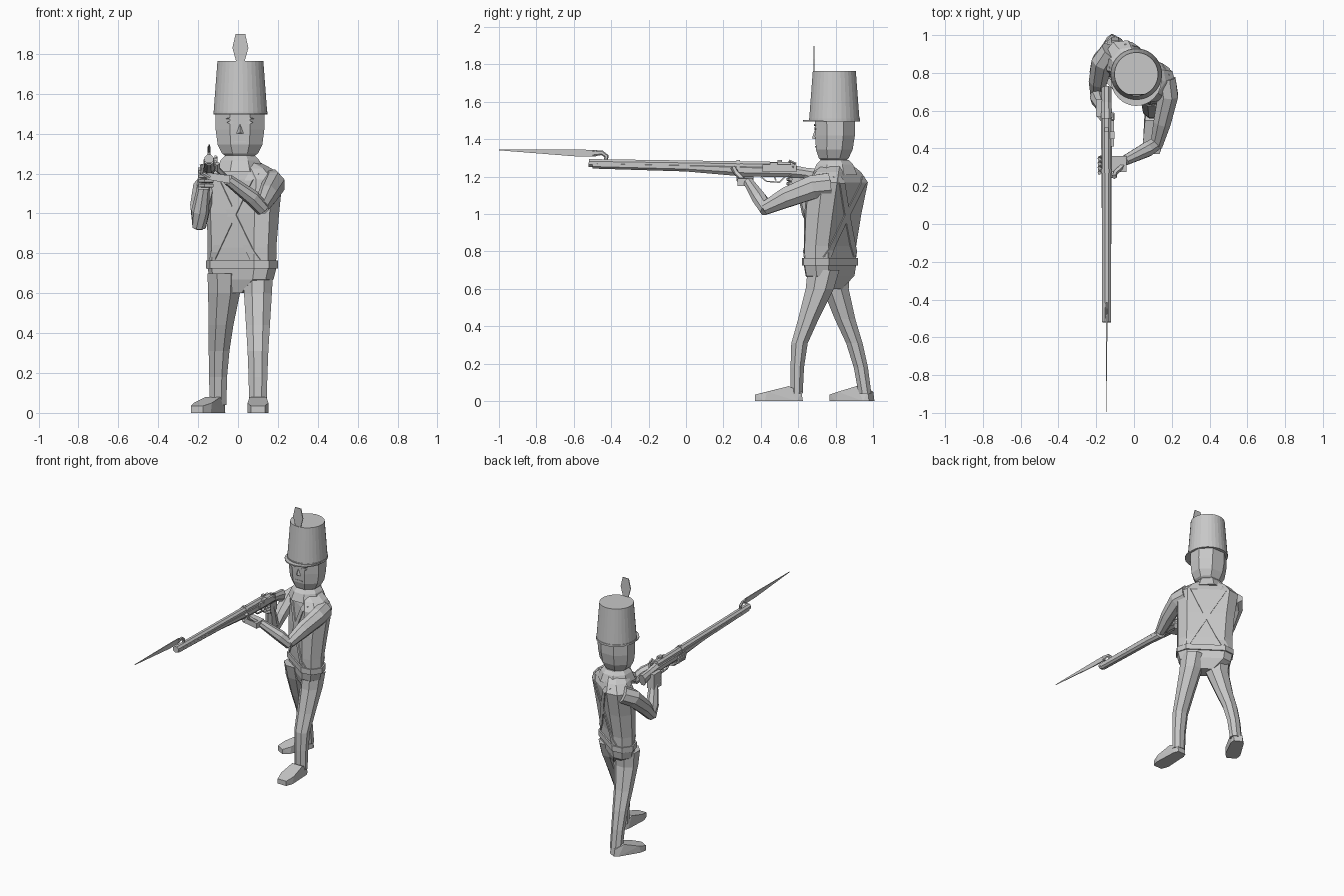
import bpy, bmesh, math
from mathutils import Vector

cube = bpy.data.objects.get("Cube")
if cube:
    bpy.data.objects.remove(cube, do_unlink=True)

grey = bpy.data.materials.new("plain_grey")
grey.use_nodes = True
grey.diffuse_color = (0.58, 0.58, 0.58, 1)
grey.node_tree.nodes["Principled BSDF"].inputs["Base Color"].default_value = grey.diffuse_color


def finish(name, bm):
    bmesh.ops.recalc_face_normals(bm, faces=bm.faces)
    mesh = bpy.data.meshes.new(name)
    bm.to_mesh(mesh)
    bm.free()
    mesh.materials.append(grey)
    obj = bpy.data.objects.new(name, mesh)
    bpy.context.collection.objects.link(obj)
    return obj


def loft(name, rings):
    """Skin a list of equal point rings and cap both ends."""
    bm = bmesh.new()
    rows = [[bm.verts.new(p) for p in ring] for ring in rings]
    n = len(rows[0])
    for a, b in zip(rows, rows[1:]):
        for i in range(n):
            j = (i + 1) % n
            bm.faces.new((a[i], a[j], b[j], b[i]))
    bm.faces.new(rows[0])
    bm.faces.new(rows[-1])
    return finish(name, bm)


def hull(name, points):
    bm = bmesh.new()
    for p in points:
        bm.verts.new(p)
    res = bmesh.ops.convex_hull(bm, input=bm.verts)
    bmesh.ops.delete(bm, geom=[v for v in res["geom_interior"] if isinstance(v, bmesh.types.BMVert)],
                     context="VERTS")
    return finish(name, bm)


def box(name, c, s):
    return hull(name, [(c[0] + i * s[0], c[1] + j * s[1], c[2] + k * s[2])
                       for i in (-1, 1) for j in (-1, 1) for k in (-1, 1)])


def flat_ring(cx, cy, z, rx, ry, n=8):
    """Horizontal ring whose flats reach rx and ry."""
    k = 1 / math.cos(math.pi / n)
    angles = [(i + 0.5) * math.tau / n for i in range(n)]
    return [(cx + rx * k * math.cos(t), cy + ry * k * math.sin(t), z) for t in angles]


def tube(name, path, sizes, n=6):
    """Sweep an n-sided section with (width, height) radii along a path."""
    pts = [Vector(p) for p in path]
    rings = []
    for i, p in enumerate(pts):
        t = (pts[min(i + 1, len(pts) - 1)] - pts[max(i - 1, 0)]).normalized()
        up = Vector((0, 0, 1)) if abs(t.z) < 0.95 else Vector((0, 1, 0))
        side = t.cross(up).normalized()
        up = side.cross(t)
        w, h = sizes[i]
        rings.append([p + side * w * math.cos(a) + up * h * math.sin(a)
                      for a in ((k + 0.5) * math.tau / n for k in range(n))])
    return loft(name, rings)


# Torso, turned so the left shoulder leads: (x, y, z, half width, half depth)
TURN = math.radians(-35)
BODY = [(.02, .77, .76, .185, .078), (.02, .77, .83, .185, .08), (.025, .785, 1.0, .192, .092),
        (.03, .81, 1.17, .205, .098), (.025, .81, 1.225, .15, .08), (.015, .80, 1.26, .085, .07)]


def turned(cx, cy, z, x, y):
    return (cx + x * math.cos(TURN) - y * math.sin(TURN), cy + x * math.sin(TURN) + y * math.cos(TURN), z)


def body_ring(cx, cy, z, a, d):
    quarter = [(a, .45 * d), (.7 * a, d)]
    half = quarter + [(-x, y) for x, y in reversed(quarter)]
    return [turned(cx, cy, z, x, y) for x, y in half + [(-x, -y) for x, y in half]]


loft("jacket", [body_ring(*row) for row in BODY])
loft("waist_belt", [body_ring(.02, .77, z, .192, .088) for z in (.725, .765)])
loft("hips", [body_ring(.02, .77, .73, .186, .08), body_ring(.018, .77, .67, .172, .075),
              body_ring(.01, .77, .6, .06, .05)])
loft("collar", [flat_ring(.01, .795, z, r, r) for z, r in ((1.21, .12), (1.265, .098), (1.29, .075))])


def body_at(z):
    for p, q in zip(BODY, BODY[1:]):
        if z <= q[2]:
            f = (z - p[2]) / (q[2] - p[2])
            return [u + (v - u) * f for u, v in zip(p, q)]
    return BODY[-1]


# Crossed straps following the jacket, front and back
def strap(name, slant, face):
    rings = []
    for i in range(13):
        z = .77 + .43 * i / 12
        cx, cy, _, a, d = body_at(z)
        mid = slant * (.13 - .25 * i / 12)
        ring = []
        for w, off in ((-.024, -.006), (.024, -.006), (.024, .006), (-.024, .006)):
            x = mid + w
            slope = max(0, abs(x) - .7 * a) / (.3 * a) * .55 * d
            ring.append(turned(cx, cy, z, x, face * (d - slope + off)))
        rings.append(ring)
    loft(name, rings)


for face, label in ((-1, "front"), (1, "back")):
    strap(label + "_strap_a", 1, face)
    strap(label + "_strap_b", -1, face)

# Legs: (x, y, z, half width, half depth)
LEGS = {"left": [(.1, .735, .7, .075, .085), (.1, .715, .6, .07, .075), (.1, .655, .44, .06, .055),
                 (.1, .607, .31, .052, .044), (.1, .595, .18, .047, .036), (.1, .592, .04, .044, .032)],
        "right": [(-.07, .79, .7, .083, .085), (-.07, .8, .6, .08, .07), (-.085, .85, .44, .062, .055),
                  (-.095, .9, .31, .052, .044), (-.1, .935, .18, .045, .038), (-.1, .957, .04, .042, .034)]}
for side, rows in LEGS.items():
    loft(side + "_leg", [flat_ring(*row) for row in rows])


def boot(name, heel, toe):
    h, t = Vector(heel), Vector(toe)
    ahead = (t - h).normalized()
    side = ahead.cross(Vector((0, 0, 1)))
    length = (t - h).length
    pts = []
    for f, w, z in ((0, .03, 0), (.03, .03, .05), (.3, .042, .08), (.12, .044, 0),
                    (.75, .052, .05), (.8, .052, 0), (1, .035, 0), (1, .035, .035)):
        pts += [h + ahead * length * f + side * w * s + Vector((0, 0, z)) for s in (-1, 1)]
    hull(name, pts)


boot("left_boot", (.1, .625, 0), (.1, .37, 0))
boot("right_boot", (-.09, .993, 0), (-.205, .785, 0))

# Arms, starting inside the shoulders
tube("left_upper_arm", [(.165, .765, 1.155), (.18, .68, 1.145), (.15, .54, 1.09), (.12, .42, 1.03)],
     [(.06, .07), (.058, .068), (.05, .058), (.035, .037)], 8)
tube("left_forearm", [(.125, .43, 1.02), (.07, .395, 1.08), (-.05, .335, 1.17)],
     [(.036, .036), (.042, .04), (.028, .028)], 8)
tube("right_upper_arm", [(-.12, .915, 1.165), (-.165, .86, 1.13), (-.19, .76, 1.03), (-.195, .68, .94)],
     [(.06, .06), (.062, .062), (.052, .052), (.037, .037)], 8)
tube("right_forearm", [(-.195, .69, .93), (-.19, .665, 1.01), (-.17, .62, 1.15)],
     [(.036, .036), (.044, .047), (.03, .03)], 8)

# Hands gripping the gun, fingers curled round it
hull("left_palm", [(x, y, z) for x, z in ((-.04, 1.15), (-.04, 1.19), (-.155, 1.17), (-.155, 1.205))
                   for y in (.275, .36)])
hull("right_palm", [(x, y, z) for x, y in ((-.2, .57), (-.2, .66), (-.145, .56), (-.145, .66))
                    for z in (1.12, 1.23)])
for i in range(4):
    y = .28 + i * .024
    tube(f"left_finger_{i + 1}", [(-.14, y, 1.18), (-.18, y, 1.2), (-.183, y - .01, 1.245)], [(.011, .011)] * 3, 5)
    z = 1.14 + i * .023
    tube(f"right_finger_{i + 1}", [(-.195, .58, z), (-.165, .545, z), (-.125, .56, z)], [(.011, .011)] * 3, 5)
tube("left_thumb", [(-.06, .31, 1.18), (-.1, .27, 1.22), (-.105, .25, 1.25)], [(.014, .014)] * 3, 5)

# Head and face
HEAD = [(.79, 1.28, .06, .06), (.79, 1.3, .09, .08), (.793, 1.345, .112, .098),
        (.797, 1.42, .122, .106), (.797, 1.51, .122, .108)]
loft("head", [flat_ring(.01, y, z, a, d) for y, z, a, d in HEAD])
hull("nose", [(.01, .688, 1.45), (-.008, .692, 1.4), (.028, .692, 1.4), (.01, .674, 1.405)])
box("mouth", (.01, .695, 1.36), (.03, .004, .004))
for s, label in ((1, "left"), (-1, "right")):
    hull(label + "_eye", [(.01 + s * u, .691 + v, 1.455 + w) for v in (-.004, .004)
                          for u, w in ((.025, 0), (.045, .01), (.066, .002), (.046, -.009))])
    hull(label + "_brow", [(.01 + s * u, .689 + v, 1.475 + w) for v in (-.004, .006)
                           for u, w in ((.02, -.005), (.045, .007), (.075, 0), (.045, -.001))])

# Tall hat with peak and plume
loft("hat", [flat_ring(.012, .793, z, r, r, 32) for z, r in
             ((1.495, .136), (1.51, .136), (1.511, .134), (1.765, .115))])
peak = [(.012 + .135 * math.cos(t), .765 - .14 * math.sin(t)) for t in (math.pi * k / 12 for k in range(13))]
loft("hat_peak", [[(x, y, z) for x, y in peak] for z in (1.495, 1.503)])
plume = [(.018, 1.75), (.04, 1.83), (.024, 1.9)]
loft("plume", [[(.012 - w, .682, z), (.012 + w, .682, z), (.012 + w, .688, z), (.012 - w, .688, z)]
               for w, z in plume])

# Long gun
GX = -.145
tube("barrel", [(GX, -.52, 1.273), (GX, .56, 1.256)], [(.025, .023), (.026, .024)], 8)
tube("stock", [(GX, -.5, 1.262), (GX, 0, 1.25), (GX, .3, 1.235), (GX, .56, 1.23), (GX, .64, 1.22), (GX, .72, 1.2)],
     [(.025, .02), (.027, .024), (.03, .036), (.032, .036), (.028, .03), (.028, .045)], 8)
tube("barrel_band", [(GX, .27, 1.253), (GX, .29, 1.253)], [(.031, .038)] * 2, 8)
box("lock_plate", (GX + .03, .5, 1.245), (.008, .09, .02))
tube("hammer", [(GX + .035, .57, 1.25), (GX + .035, .585, 1.27), (GX + .033, .55, 1.285)], [(.008, .008)] * 3, 5)
box("flint_pan", (GX + .03, .47, 1.265), (.012, .02, .012))
box("rear_sight", (GX, .5, 1.282), (.01, .012, .008))
tube("trigger_guard", [(GX, .4, 1.2), (GX, .43, 1.175), (GX, .5, 1.17), (GX, .53, 1.2)], [(.008, .005)] * 4, 4)
tube("trigger", [(GX, .47, 1.21), (GX, .48, 1.18)], [(.005, .005)] * 2, 4)

# Bayonet
tube("bayonet_arm", [(GX, -.43, 1.28), (GX, -.425, 1.31), (GX, -.45, 1.328), (GX, -.5, 1.325)],
     [(.009, .012), (.009, .012), (.008, .013), (.006, .017)], 6)
tube("bayonet_blade", [(GX, -.48, 1.325), (GX, -.6, 1.327), (GX, -1, 1.343)],
     [(.005, .026), (.005, .025), (.001, .003)], 4)
